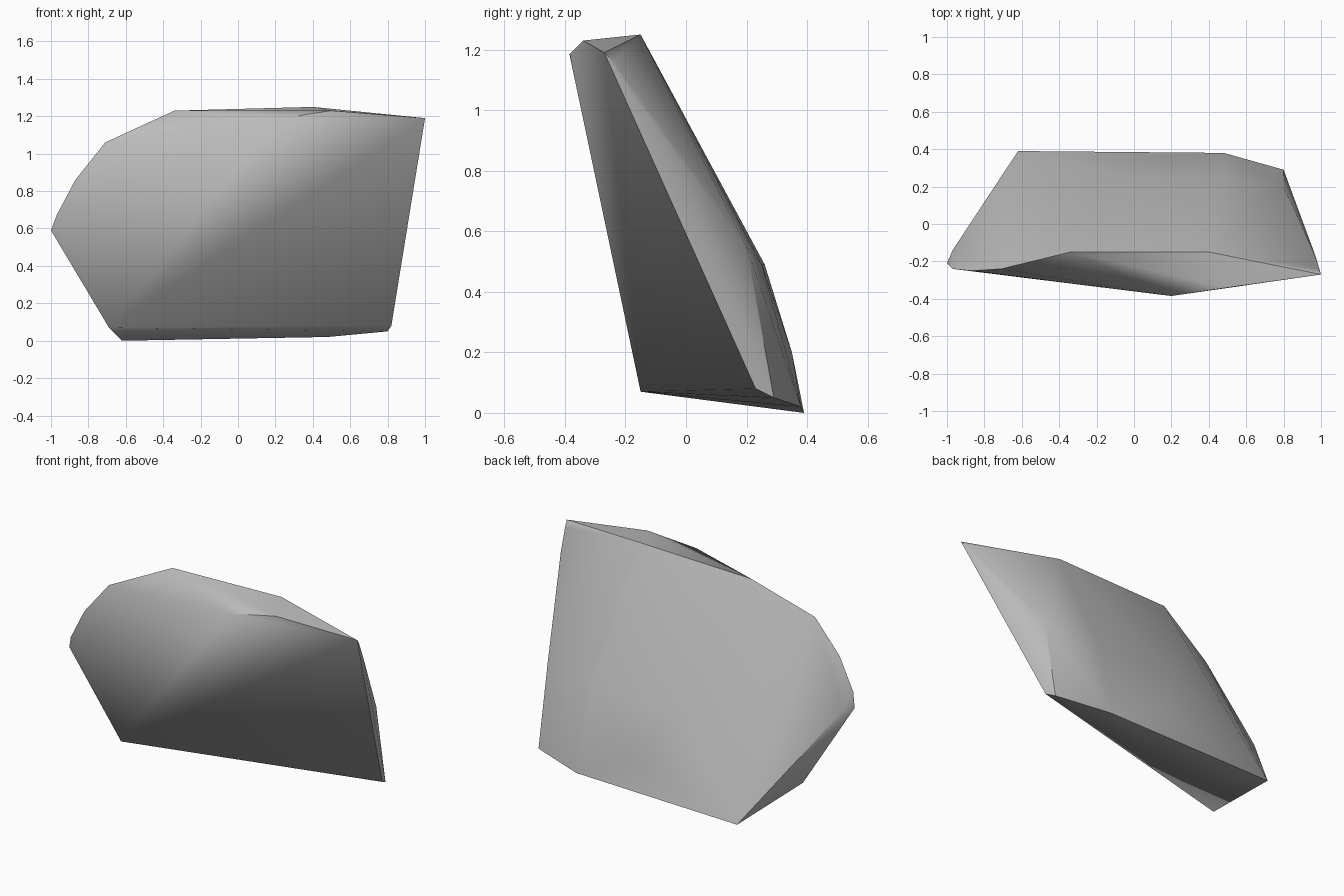
import bpy
import bmesh
import math

cube = bpy.data.objects.get("Cube")
if cube:
    bpy.data.objects.remove(cube, do_unlink=True)

# Corner points of the stone shard, grouped by region
top_facet = [(.2, -.385, 1.185), (.5, -.34, 1.23), (1, -.27, 1.19),
             (.4, -.15, 1.25), (-.34, -.15, 1.23), (-.71, -.24, 1.06)]
blunt_end = [(-.87, -.25, .86), (-.97, -.24, .67), (-1, -.21, .59), (-.97, -.14, .59)]
bottom_facet = [(-.69, -.15, .07), (-.62, .39, 0), (.48, .38, .02),
                (.8, .29, .05), (.82, .23, .08)]
side_ridge = [(.99, -.24, 1.16), (.97, -.17, 1.04), (.8, .2, .55)]
back_bulge = [(-.1, .26, .49), (.45, .25, .49), (.1, .35, .2)]

# Wrap the corners in a convex skin
bm = bmesh.new()
for point in top_facet + blunt_end + bottom_facet + side_ridge + back_bulge:
    bm.verts.new(point)
hull = bmesh.ops.convex_hull(bm, input=bm.verts)
loose = [v for v in bm.verts if not v.link_faces]
bmesh.ops.delete(bm, geom=loose, context='VERTS')
bmesh.ops.recalc_face_normals(bm, faces=bm.faces)
mesh = bpy.data.meshes.new("stone_shard")
bm.to_mesh(mesh)
bm.free()

shard = bpy.data.objects.new("stone_shard", mesh)
bpy.context.collection.objects.link(shard)

# Plain grey stone
stone = bpy.data.materials.new("grey_stone")
stone.use_nodes = True
grey = (.5, .5, .5, 1)
stone.diffuse_color = grey
stone.node_tree.nodes["Principled BSDF"].inputs["Base Color"].default_value = grey
mesh.materials.append(stone)

# Soft faces with crisp rims
bpy.ops.object.select_all(action='DESELECT')
shard.select_set(True)
bpy.context.view_layer.objects.active = shard
bpy.ops.object.shade_smooth_by_angle(angle=math.radians(40))
